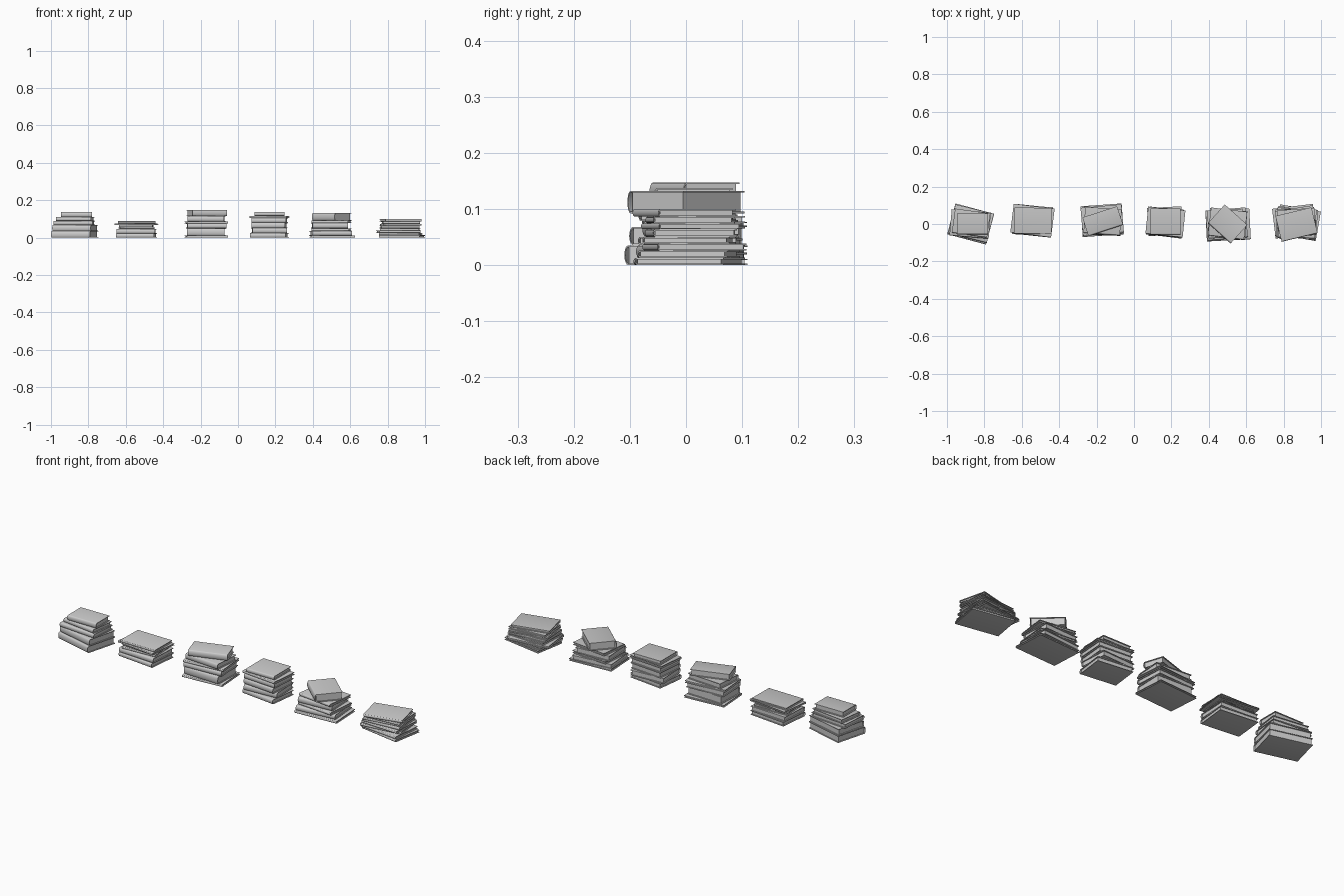
import bpy, bmesh, math
from mathutils import Matrix

BOARD = 0.003   # cover thickness
LIP = 0.005     # cover overhang past the pages


def finish(name, bm, mat, smooth=False):
    bm.transform(mat)
    bmesh.ops.recalc_face_normals(bm, faces=bm.faces)
    me = bpy.data.meshes.new(name)
    bm.to_mesh(me)
    bm.free()
    ob = bpy.data.objects.new(name, me)
    bpy.context.collection.objects.link(ob)
    if smooth:
        bpy.ops.object.select_all(action='DESELECT')
        ob.select_set(True)
        bpy.context.view_layer.objects.active = ob
        bpy.ops.object.shade_smooth_by_angle(angle=math.radians(35))


def book(name, w, d, z0, z1, angle, x, y):
    t = z1 - z0
    bulge = min(0.007, t * 0.3)
    ys = -d / 2 + bulge
    mat = Matrix.Translation((x, y, z0)) @ Matrix.Rotation(math.radians(angle), 4, 'Z')

    # cover: C-shaped section with a rounded spine at the front
    def side(inset):
        n = 8
        pts = [(d / 2, inset)]
        for i in range(n + 1):
            a = math.pi * i / n
            pts.append((ys - (bulge - inset * 0.6) * math.sin(a),
                        t / 2 - (t / 2 - inset) * math.cos(a)))
        return pts + [(d / 2, t - inset)]
    outer, inner = side(0), side(min(BOARD, t * 0.22))
    bm = bmesh.new()
    rings = []
    for sx in (-w / 2, w / 2):
        rings.append([[bm.verts.new((sx, *p)) for p in prof] for prof in (outer, inner)])
    (lo, li), (ro, ri) = rings
    for i in range(len(outer) - 1):
        for a, b in ((lo, ro), (ri, li), (li, lo), (ro, ri)):
            bm.faces.new((a[i], a[i + 1], b[i + 1], b[i]))
    for k in (0, -1):
        bm.faces.new((lo[k], ro[k], ri[k], li[k]))
    finish(name + "_cover", bm, mat, True)

    # page block
    bm = bmesh.new()
    bmesh.ops.create_cube(bm, size=1)
    y1 = d / 2 - LIP
    c = min(BOARD, t * 0.22)
    m = Matrix.Translation((0, (ys + y1) / 2, t / 2)) @ Matrix.Diagonal((w - 2 * LIP, y1 - ys, t - 2 * c, 1))
    finish(name + "_pages", bm, mat @ m)


def stack(name, x, y, books):
    z = 0
    for i, (w, d, top, angle, dx, dy) in enumerate(books):
        book(f"{name}_book_{i + 1}", w, d, z, top, angle, x + dx, y + dy)
        z = top


# width, depth, top height, turn, offset x, offset y
stack("far_left_stack", -0.873, 0, [
    (0.215, 0.17, 0.035, -15, 0, 0),
    (0.212, 0.16, 0.068, -14, 0.002, 0.002),
    (0.21, 0.14, 0.09, -5, -0.003, 0),
    (0.19, 0.13, 0.11, -8, 0.002, 0.005),
    (0.165, 0.11, 0.137, 0, 0.01, 0)])

stack("left_stack", -0.543, 0.018, [
    (0.205, 0.16, 0.022, -6, 0, 0),
    (0.205, 0.155, 0.047, -3, 0, 0),
    (0.185, 0.135, 0.057, 3, 0, 0),
    (0.18, 0.13, 0.068, -4, 0, 0),
    (0.22, 0.155, 0.077, -7, 0, 0),
    (0.2, 0.14, 0.088, -1, 0.002, -0.001)])

stack("inner_left_stack", -0.17, 0.015, [
    (0.22, 0.165, 0.011, 4, 0, 0.005),
    (0.2, 0.15, 0.05, -2, 0, 0),
    (0.21, 0.15, 0.075, 3, 0, 0.003),
    (0.22, 0.15, 0.087, 5, 0, 0.006),
    (0.195, 0.14, 0.115, -4, 0.002, 0),
    (0.195, 0.105, 0.147, 18, 0.003, 0)])

stack("inner_right_stack", 0.168, 0.01, [
    (0.19, 0.15, 0.024, -7, 0, -0.002),
    (0.185, 0.15, 0.052, 3, -0.002, 0.005),
    (0.18, 0.15, 0.08, -5, 0, 0),
    (0.185, 0.145, 0.105, -4, 0.002, 0),
    (0.2, 0.145, 0.117, -6, 0, 0),
    (0.16, 0.14, 0.137, 0, 0, 0.003)])

stack("right_stack", 0.5, 0, [
    (0.235, 0.165, 0.012, 3, 0.003, -0.005),
    (0.215, 0.16, 0.036, 5, -0.005, 0),
    (0.2, 0.155, 0.05, -5, 0, 0),
    (0.19, 0.15, 0.078, 3, -0.01, 0.002),
    (0.195, 0.15, 0.092, -7, 0, 0.002),
    (0.163, 0.134, 0.132, -42, 0.001, 0)])

stack("far_right_stack", 0.867, 0.005, [
    (0.222, 0.16, 0.013, -10, 0.009, 0.002),
    (0.215, 0.16, 0.026, -6, 0.003, 0),
    (0.22, 0.16, 0.038, 7, -0.01, 0.01),
    (0.21, 0.155, 0.05, -3, 0, 0),
    (0.205, 0.15, 0.064, 4, -0.003, 0.004),
    (0.205, 0.15, 0.074, 9, 0, 0.005),
    (0.2, 0.145, 0.086, 4, 0.002, 0.002),
    (0.198, 0.142, 0.1, 13.5, 0.002, -0.008)])
